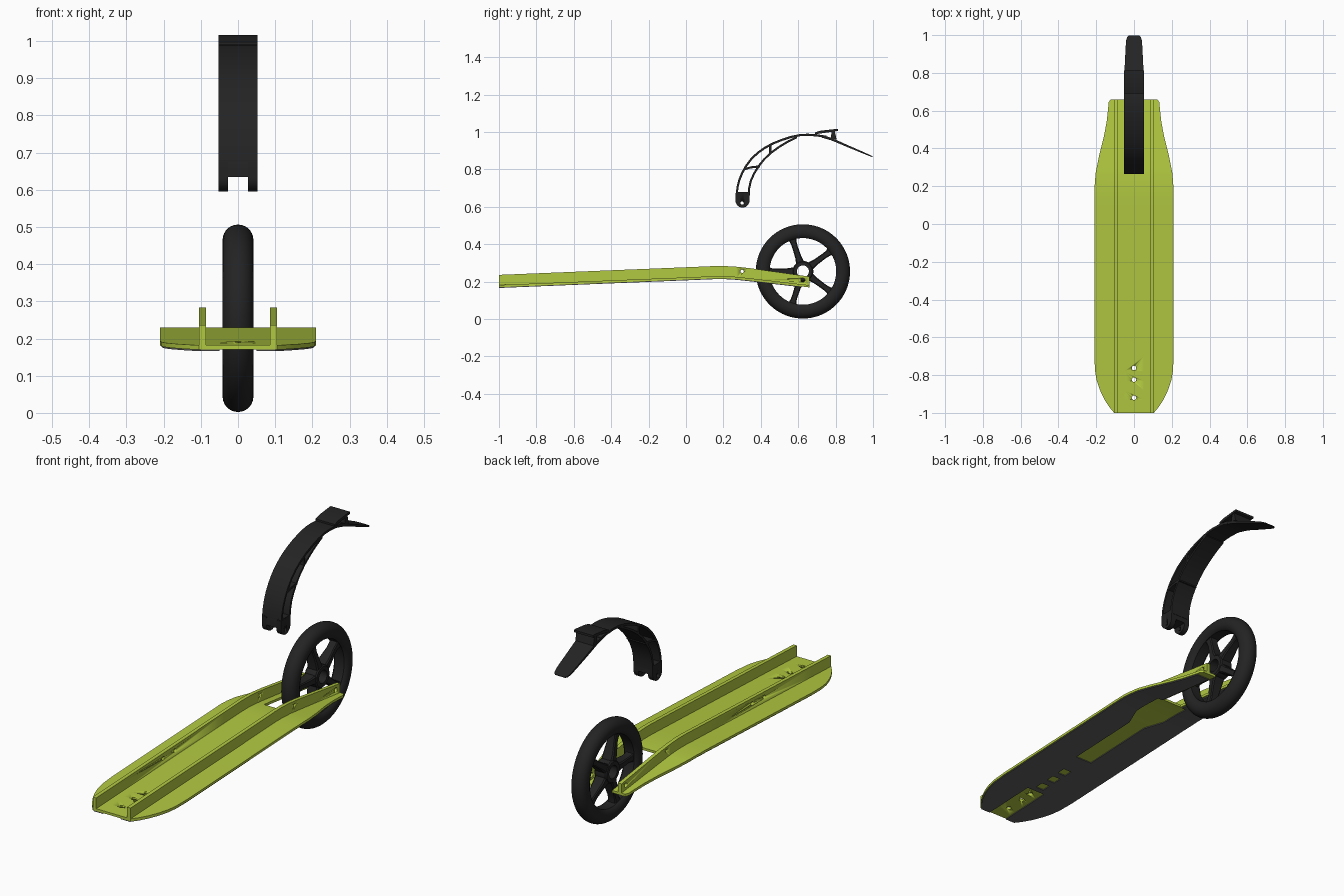
import bpy, bmesh, math
from mathutils import Matrix, Vector

if "Cube" in bpy.data.objects:
    bpy.data.objects.remove(bpy.data.objects["Cube"])


def material(name, rgb):
    m = bpy.data.materials.new(name)
    m.diffuse_color = (*rgb, 1)
    m.use_nodes = True
    m.node_tree.nodes["Principled BSDF"].inputs["Base Color"].default_value = m.diffuse_color
    return m


GREEN = material("lime_green", (0.44, 0.58, 0.052))
BLACK = material("black", (0.017, 0.017, 0.017))
GRIP = material("dark_grey", (0.11, 0.11, 0.11))


def finish(name, bm, mat, angle=35):
    bmesh.ops.remove_doubles(bm, verts=bm.verts, dist=1e-5)
    bmesh.ops.recalc_face_normals(bm, faces=bm.faces)
    me = bpy.data.meshes.new(name)
    bm.to_mesh(me)
    bm.free()
    me.materials.append(mat)
    ob = bpy.data.objects.new(name, me)
    bpy.context.collection.objects.link(ob)
    bpy.ops.object.select_all(action='DESELECT')
    ob.select_set(True)
    bpy.context.view_layer.objects.active = ob
    bpy.ops.object.shade_smooth_by_angle(angle=math.radians(angle))
    return ob


def interp(pts, t):
    for (a, va), (b, vb) in zip(pts, pts[1:]):
        if t <= b:
            return va + (vb - va) * (t - a) / (b - a)
    return pts[-1][1]


def apply_mod(ob, mod):
    bpy.context.view_layer.objects.active = ob
    bpy.ops.object.modifier_apply(modifier=mod.name)


def drill(ob, pos, radius, axis, depth=0.3):
    """Cut a round hole through a part."""
    rot = Matrix.Rotation(math.pi / 2, 4, 'Y') if axis == 'X' else Matrix()
    bm = bmesh.new()
    bmesh.ops.create_cone(bm, cap_ends=True, segments=20, radius1=radius, radius2=radius,
                          depth=depth, matrix=Matrix.Translation(pos) @ rot)
    cutter = finish("hole_cutter", bm, ob.data.materials[0])
    cutter.hide_render = True
    mod = ob.modifiers.new("hole", 'BOOLEAN')
    mod.operation, mod.object, mod.solver = 'DIFFERENCE', cutter, 'EXACT'
    apply_mod(ob, mod)
    bpy.data.objects.remove(cutter)


def band(name, low, high, x0, x1, mat, closed=False):
    """Solid between two matching (y, z) chains, extruded along x."""
    bm = bmesh.new()
    rows = [[bm.verts.new((x, *p)) for x, p in ((x0, a), (x1, a), (x1, b), (x0, b))]
            for a, b in zip(low, high)]
    for r, s in zip(rows, rows[1:]):
        for i in range(4):
            j = (i + 1) % 4
            bm.faces.new((r[i], r[j], s[j], s[i]))
    bm.faces.new(rows[0])
    bm.faces.new(rows[-1])
    return finish(name, bm, mat)


def lathe(name, profile, centre, mat, segs=72):
    """Closed (x, r) profile turned about an axis along x."""
    bm = bmesh.new()
    rings = []
    for k in range(segs):
        a = 2 * math.pi * k / segs
        rings.append([bm.verts.new(Vector((x, r * math.cos(a), r * math.sin(a))) + centre)
                      for x, r in profile])
    n = len(profile)
    for k in range(segs):
        r, s = rings[k], rings[(k + 1) % segs]
        for i in range(n):
            bm.faces.new((r[i], r[(i + 1) % n], s[(i + 1) % n], s[i]))
    return finish(name, bm, mat)


# Deck: underside height and half width along y
ZC = [(-1, .17), (.08, .214), (.15, .217), (.21, .217), (.27, .2135), (.34, .206), (.66, .169)]
OUT = [(-1, .105), (-.97, .130), (-.93, .156), (-.88, .180), (-.83, .197), (-.78, .206), (-.7, .21),
       (.18, .21), (.27, .203), (.36, .185), (.46, .160), (.54, .145), (.6, .138), (.645, .134), (.66, .124)]


def sheet(name, segs, lift, inset, thick, mat):
    """Bent plate from (y0, y1, inner0, inner1, open_middle) runs."""
    bm = bmesh.new()
    for y0, y1, i0, i1, gap in segs:
        ys = sorted({y0, y1} | {y for y, _ in OUT + ZC if y0 < y < y1})
        rows = []
        for y in ys:
            i = i0 + (i1 - i0) * (y - y0) / (y1 - y0)
            o = interp(OUT, y) - inset
            rows.append([bm.verts.new((x, y, interp(ZC, y) + lift)) for x in (-o, -i, i, o)])
        for r, s in zip(rows, rows[1:]):
            for c in ((0, 2) if gap else (0, 1, 2)):
                bm.faces.new((r[c], r[c + 1], s[c + 1], s[c]))
    bmesh.ops.remove_doubles(bm, verts=bm.verts, dist=1e-5)
    # thicken straight down
    top = list(bm.faces)
    res = bmesh.ops.extrude_face_region(bm, geom=top, use_keep_orig=True)
    for v in (g for g in res["geom"] if isinstance(g, bmesh.types.BMVert)):
        v.co.z -= thick
    return finish(name, bm, mat)


deck = sheet("deck_plate", [(-1, .28, .052, .052, False), (.28, .66, .052, .052, True)], .012, 0, .012, GREEN)
for y in (-.92, -.825, -.762):
    drill(deck, (0, y, .18), .012, 'Z', .1)

# Dark underside layer with a long keyhole opening, square windows and a front slot
runs = [(-1, -.72, .05, .05, True)]
last = -.72
for y in (-.67, -.59, -.51):
    runs += [(last, y - .022, .022, .022, False), (y - .022, y + .022, .022, .022, True)]
    last = y + .022
runs += [(last, -.37, .045, .045, False), (-.37, .02, .045, .045, True),
         (.02, .12, .045, .085, True), (.12, .28, .085, .085, True), (.28, .62, .06, .06, True)]
sheet("underside_layer", runs, 0, .004, .004, GRIP)

# Upright ribs along the deck
ys = [y for y, _ in ZC]
low = [(y, interp(ZC, y) + .001) for y in ys]
high = [(y, interp(ZC, y) + (.058 if y > .6 else .066)) for y in ys]
for side, s in (("left", -1), ("right", 1)):
    rib = band(side + "_rib", low, high, s * .086, s * .1045, GREEN)
    drill(rib, (s * .095, .30, .255), .009, 'X', .08)
    drill(rib, (s * .095, .625, .208), .011, 'X', .08)
    if s < 0:
        for y in (-.47, -.375):
            drill(rib, (s * .095, y, interp(ZC, y) + .04), .009, 'X', .08)

# Wheel: tyre, hub and five spokes
C = Vector((0, .625, .2545))
W = .0415
tyre = [(W * math.cos(a), .2105 + W * math.sin(a)) for a in [math.pi * k / 14 for k in range(15)]]
tyre += [(-W, .200), (-.034, .184), (-.026, .178), (.026, .178), (.034, .184), (W, .200)]
lathe("tyre", tyre, C, BLACK)
lathe("hub", [(.034, .032), (.034, .05), (.028, .056), (-.028, .056), (-.034, .05), (-.034, .032)], C, BLACK, 40)
for k in range(5):
    bm = bmesh.new()
    rows = []
    for r, w, d in ((.045, .023, .031), (.08, .017, .029), (.14, .015, .022), (.165, .017, .022), (.186, .024, .024)):
        rows.append([bm.verts.new((x, r, z)) for x, z in
                     ((-d, -w * .7), (d, -w * .7), (d * .8, -w), (d * .8, w), (d, w * .7), (-d, w * .7),
                      (-d * .8, w), (-d * .8, -w))])
        # order the ring around its centre
        rows[-1].sort(key=lambda v: math.atan2(v.co.z, v.co.x))
    for a, b in zip(rows, rows[1:]):
        for i in range(8):
            bm.faces.new((a[i], a[(i + 1) % 8], b[(i + 1) % 8], b[i]))
    bm.faces.new(rows[0])
    bm.faces.new(rows[-1])
    bm.transform(Matrix.Translation(C) @ Matrix.Rotation(math.radians(36 + 72 * k), 4, 'X'))
    finish("spoke_%d" % (k + 1), bm, BLACK)


def ribbon(name, pts, t0, t1, x=.053):
    """Thin skin below a (y, z) line, thickness going from t0 to t1."""
    under = []
    for i, p in enumerate(pts):
        d = (Vector(pts[min(i + 1, len(pts) - 1)]) - Vector(pts[max(i - 1, 0)])).normalized()
        t = t0 + (t1 - t0) * i / (len(pts) - 1)
        under.append((p[0] + d.y * t, p[1] - d.x * t))
    return band(name, under, pts, -x, x, BLACK)


# Mudguard: outer skin, inner skin, cross webs
outer = [(.265, .66), (.270, .705), (.28, .745), (.295, .783), (.317, .822), (.345, .859), (.38, .893), (.42, .921),
         (.465, .945), (.51, .963), (.56, .979), (.61, .989), (.65, .991), (.7, .988), (.75, .980)]
ribbon("mudguard_outer_skin", outer, .011, .012)
ribbon("mudguard_inner_skin", [(.330, .66), (.332, .70), (.342, .742), (.36, .782), (.385, .822), (.415, .859),
                               (.45, .892), (.495, .925), (.545, .955), (.59, .977)], .011, .011)
ribbon("lower_web", [(.31, .806), (.345, .816), (.395, .822)], .011, .011)
ribbon("upper_web", [(.445, .885), (.445, .932)], .011, .011)

# Mudguard tail with a narrowing rounded end
tail = ribbon("mudguard_tail", [(.73, .984), (.78, .968), (.82, .950), (.88, .923), (.94, .897), (.975, .881),
                                (.99, .874), (.998, .870)], .015, .004, .05)
TAPER = [(.7, 1.06), (.82, 1), (.94, .88), (.975, .82), (.99, .72), (1, .5)]
for v in tail.data.vertices:
    v.co.x *= interp(TAPER, v.co.y)

# Brake step pad on top
band("step_pad", [(.69, .988), (.72, .992), (.80, 1.004), (.812, 1.004)],
     [(.69, .998), (.72, 1.007), (.80, 1.016), (.812, 1.015)], -.053, .053, BLACK)
band("pad_post", [(.775, .965), (.785, .965), (.805, .96)], [(.778, 1.006), (.785, 1.006), (.795, 1.006)],
     -.05, .05, BLACK)

# Mounting feet: two rounded lugs joined by a block
lug = [(.265, .69), (.265, .635)]
arc = [math.pi + math.pi * k / 12 for k in range(13)]
low = [(.302 + .0375 * math.cos(a), .633 + .0375 * math.sin(a)) for a in arc]
high = [(p[0], .675) for p in low]
for side, s in (("left", -1), ("right", 1)):
    foot = band(side + "_mudguard_foot", low, high, s * .027, s * .053, BLACK)
    drill(foot, (s * .04, .300, .62), .009, 'X', .08)
band("mudguard_foot_block", [(.265, .635), (.3395, .635)], [(.267, .68), (.3395, .68)], -.0528, .0528, BLACK)
